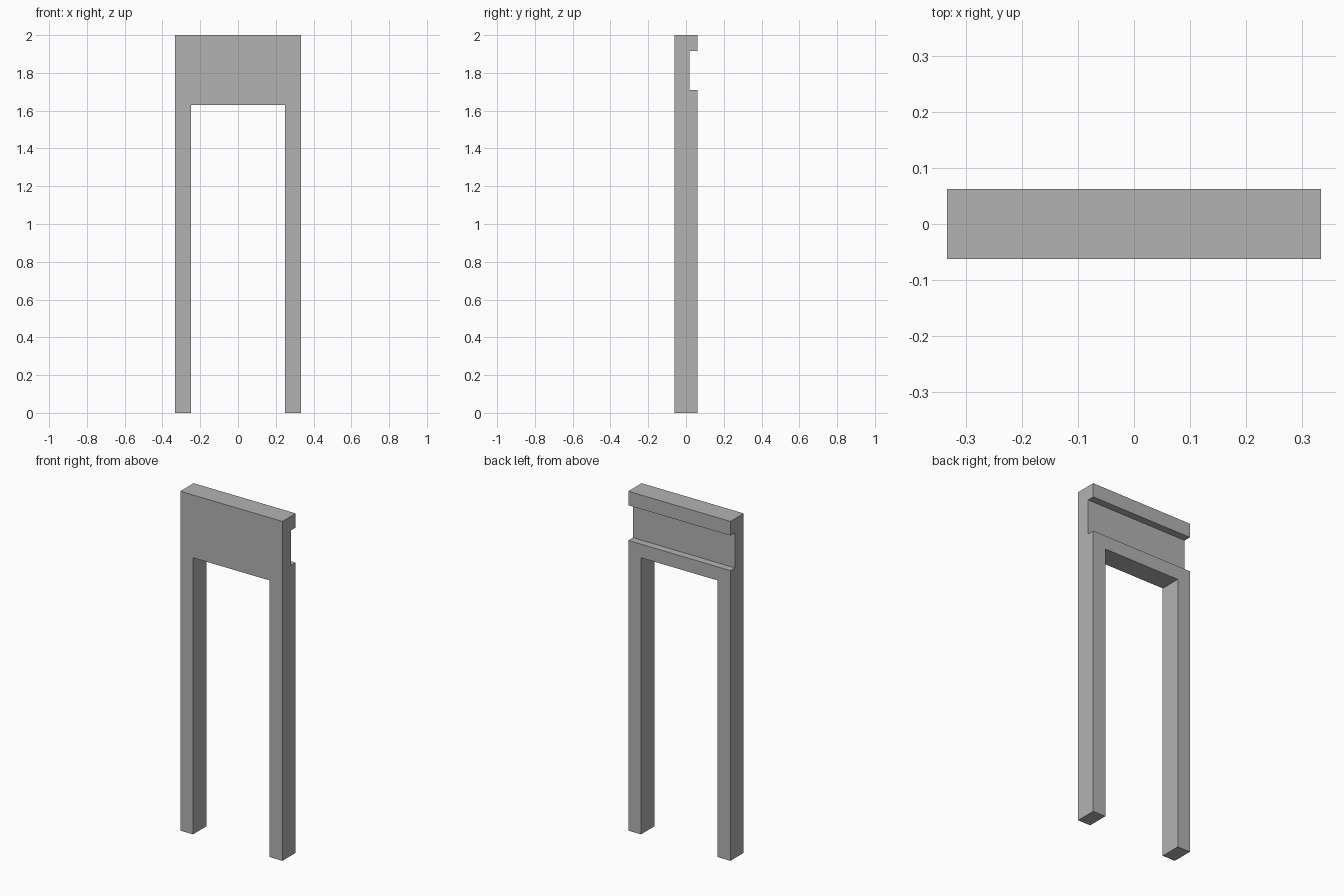
import bpy
import bmesh

cube = bpy.data.objects.get("Cube")
if cube:
    bpy.data.objects.remove(cube, do_unlink=True)

HALF_W, HALF_D, HEIGHT = 0.333, 0.062, 2.0
OPENING_HALF_W, OPENING_TOP = 0.25, 1.63
GROOVE_Y, GROOVE_LOW, GROOVE_HIGH = 0.019, 1.71, 1.917

grey = bpy.data.materials.new("plain grey")
grey.use_nodes = True
colour = (0.45, 0.45, 0.45, 1)
grey.diffuse_color = colour
grey.node_tree.nodes["Principled BSDF"].inputs["Base Color"].default_value = colour


def extrude_profile(name, profile, half_width):
    """Solid made by sweeping a (y, z) outline across x."""
    bm = bmesh.new()
    face = bm.faces.new([bm.verts.new((-half_width, y, z)) for y, z in profile])
    swept = bmesh.ops.extrude_face_region(bm, geom=[face])["geom"]
    verts = [v for v in swept if isinstance(v, bmesh.types.BMVert)]
    bmesh.ops.translate(bm, verts=verts, vec=(2 * half_width, 0, 0))
    bmesh.ops.recalc_face_normals(bm, faces=bm.faces)
    mesh = bpy.data.meshes.new(name)
    bm.to_mesh(mesh)
    bm.free()
    mesh.materials.append(grey)
    obj = bpy.data.objects.new(name, mesh)
    bpy.context.collection.objects.link(obj)
    return obj


# Frame slab with a groove along the back of its header
frame = extrude_profile("door_frame", [
    (-HALF_D, 0), (HALF_D, 0),
    (HALF_D, GROOVE_LOW), (GROOVE_Y, GROOVE_LOW),
    (GROOVE_Y, GROOVE_HIGH), (HALF_D, GROOVE_HIGH),
    (HALF_D, HEIGHT), (-HALF_D, HEIGHT)], HALF_W)

# Doorway opening cut through the slab, leaving two posts
cutter = extrude_profile("opening_cutter", [
    (-0.2, -0.2), (0.2, -0.2),
    (0.2, OPENING_TOP), (-0.2, OPENING_TOP)], OPENING_HALF_W)
cut = frame.modifiers.new("opening", 'BOOLEAN')
cut.operation = 'DIFFERENCE'
cut.solver = 'EXACT'
cut.object = cutter

# Apply the cut and discard the cutter
bpy.context.view_layer.objects.active = frame
frame.select_set(True)
bpy.ops.object.modifier_apply(modifier=cut.name)
bpy.data.objects.remove(cutter, do_unlink=True)
